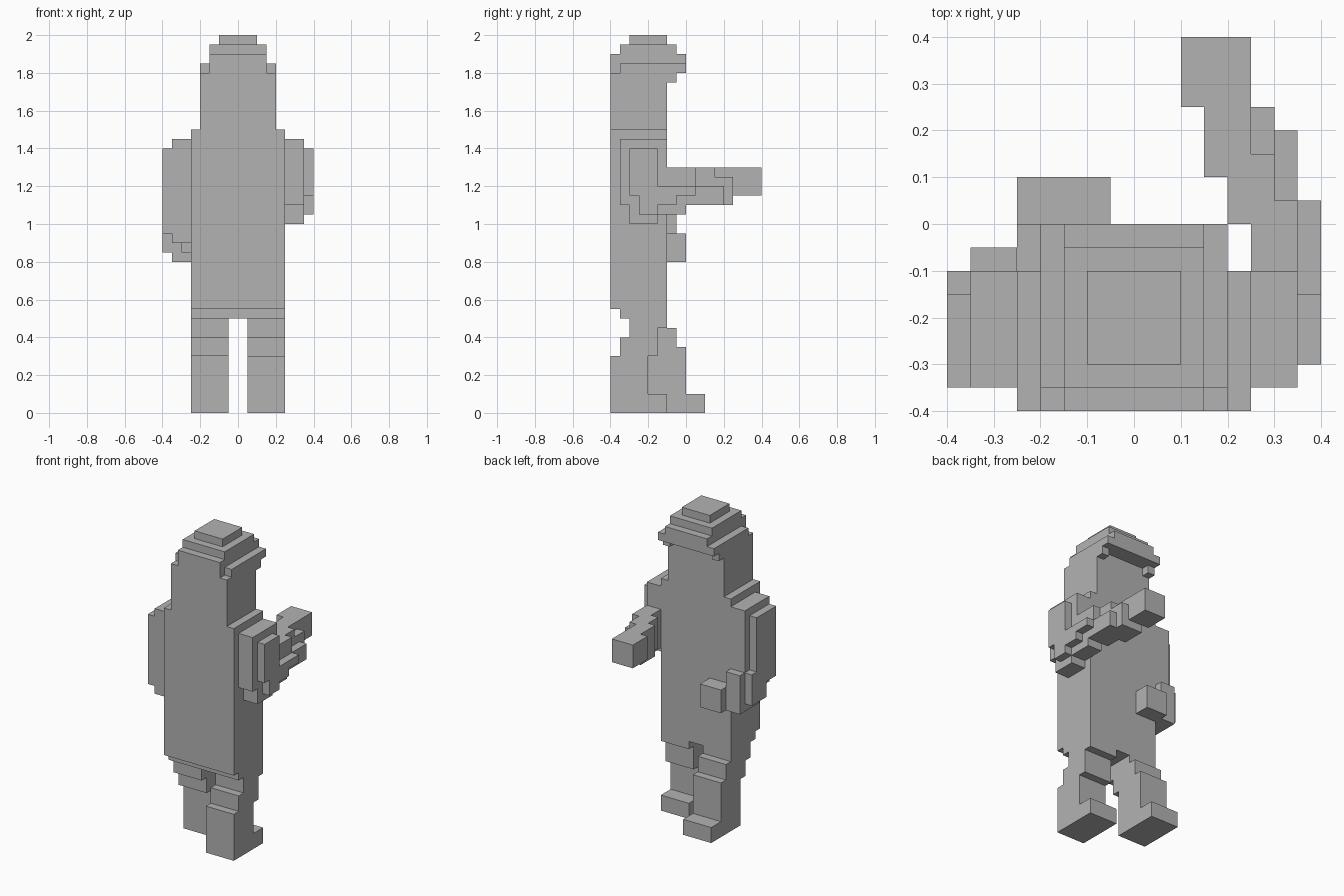
import bpy
import bmesh
from mathutils import Vector

UNIT = 0.05  # edge of one building cube
parts = {}   # part name -> set of filled grid cells


def fill(name, x, y, z):
    """Fill a block of cells, given as (start, end) ranges in grid units."""
    cells = parts.setdefault(name, set())
    cells.update((i, j, k) for i in range(*x) for j in range(*y) for k in range(*z))


def carve(name, x, y, z):
    """Take a block of cells away from a part."""
    parts[name] -= {(i, j, k) for i in range(*x) for j in range(*y) for k in range(*z)}


def stack(name, x, layers):
    """Pile layers upwards from the ground: each is (top height, back y, front y)."""
    bottom = 0
    for top, start, end in layers:
        fill(name, x, (start, end), (bottom, top))
        bottom = top


# Torso with a stepped hem
fill("torso", (-5, 5), (-8, -2), (11, 30))
fill("torso", (-5, 5), (-7, -2), (10, 11))

# Legs in mid stride
stack("trailing_leg", (1, 5),
      [(2, -8, -2), (6, -8, -4), (8, -7, -3), (9, -6, -3), (10, -6, -2)])
stack("leading_leg", (-5, -1),
      [(2, -4, 2), (6, -4, 0), (7, -5, 0), (8, -5, -1), (9, -6, -1), (10, -6, -2)])

# Head, then the stepped cap with its brim
fill("head", (-4, 4), (-8, -2), (30, 36))
fill("cap", (-4, 4), (-8, 0), (36, 37))
for side in (-4, 3):
    corner = (side, side + 1)
    carve("cap", corner, (-8, -7), (36, 37))
    fill("cap", corner, (-2, -1), (35, 36))
fill("cap", (-3, 3), (-8, 0), (37, 38))
fill("cap", (-3, 3), (-7, -1), (38, 39))
fill("cap", (-2, 2), (-6, -2), (39, 40))

# Lowered arm: sleeve, outer layer, forearm and hand
arm = "lowered_arm"
inner, outer = (-7, -5), (-8, -7)
fill(arm, inner, (-7, -2), (18, 29))
fill(arm, outer, (-7, -3), (19, 28))
fill(arm, inner, (-5, -1), (16, 21))
fill(arm, (-6, -5), (-6, -5), (17, 18))
fill(arm, outer, (-5, -2), (17, 21))
fill("lowered_hand", (-5, -2), (-2, 0), (16, 19))

# Raised arm: upper arm, elbow and outer layer
arm = "raised_arm"
inner, outer = (5, 7), (7, 8)
fill(arm, inner, (-7, -2), (22, 29))
fill(arm, inner, (-6, -3), (20, 22))
fill(arm, inner, (-3, 0), (21, 26))
fill(arm, inner, (0, 1), (22, 26))
fill(arm, outer, (-6, -3), (23, 28))
fill(arm, outer, (-5, -3), (21, 23))
fill(arm, outer, (-3, -1), (22, 24))
fill(arm, outer, (-1, 1), (23, 24))

# Raised forearm stepping inwards to the hand
fill(arm, (6, 7), (1, 4), (22, 24))
fill(arm, (4, 6), (0, 3), (22, 26))
fill(arm, (3, 6), (2, 5), (22, 25))
fill(arm, (3, 5), (2, 5), (25, 26))
fill("raised_hand", (2, 5), (5, 8), (23, 26))

# Material
grey = bpy.data.materials.new("plain_grey")
grey.use_nodes = True
colour = (0.45, 0.45, 0.45, 1)
grey.diffuse_color = colour
grey.node_tree.nodes["Principled BSDF"].inputs["Base Color"].default_value = colour

default_cube = bpy.data.objects.get("Cube")
if default_cube:
    bpy.data.objects.remove(default_cube)

# Outer skin of every part, without faces hidden between neighbours
solid = set().union(*parts.values())
for name, cells in parts.items():
    bm = bmesh.new()
    for cell in cells:
        centre = Vector(cell) + Vector((0.5, 0.5, 0.5))
        for axis in range(3):
            for sign in (-1, 1):
                normal = Vector((0, 0, 0))
                normal[axis] = sign
                if tuple(int(a + b) for a, b in zip(cell, normal)) in solid:
                    continue
                u = Vector((0, 0, 0))
                u[(axis + 1) % 3] = 0.5
                v = normal.cross(u)
                middle = centre + normal / 2
                ring = (-u - v, u - v, u + v, v - u)
                bm.faces.new([bm.verts.new((middle + r) * UNIT) for r in ring])
    bmesh.ops.remove_doubles(bm, verts=bm.verts, dist=UNIT / 100)
    bmesh.ops.dissolve_limit(bm, angle_limit=0.01, verts=bm.verts, edges=bm.edges)
    mesh = bpy.data.meshes.new(name)
    bm.to_mesh(mesh)
    bm.free()
    mesh.materials.append(grey)
    bpy.context.collection.objects.link(bpy.data.objects.new(name, mesh))
